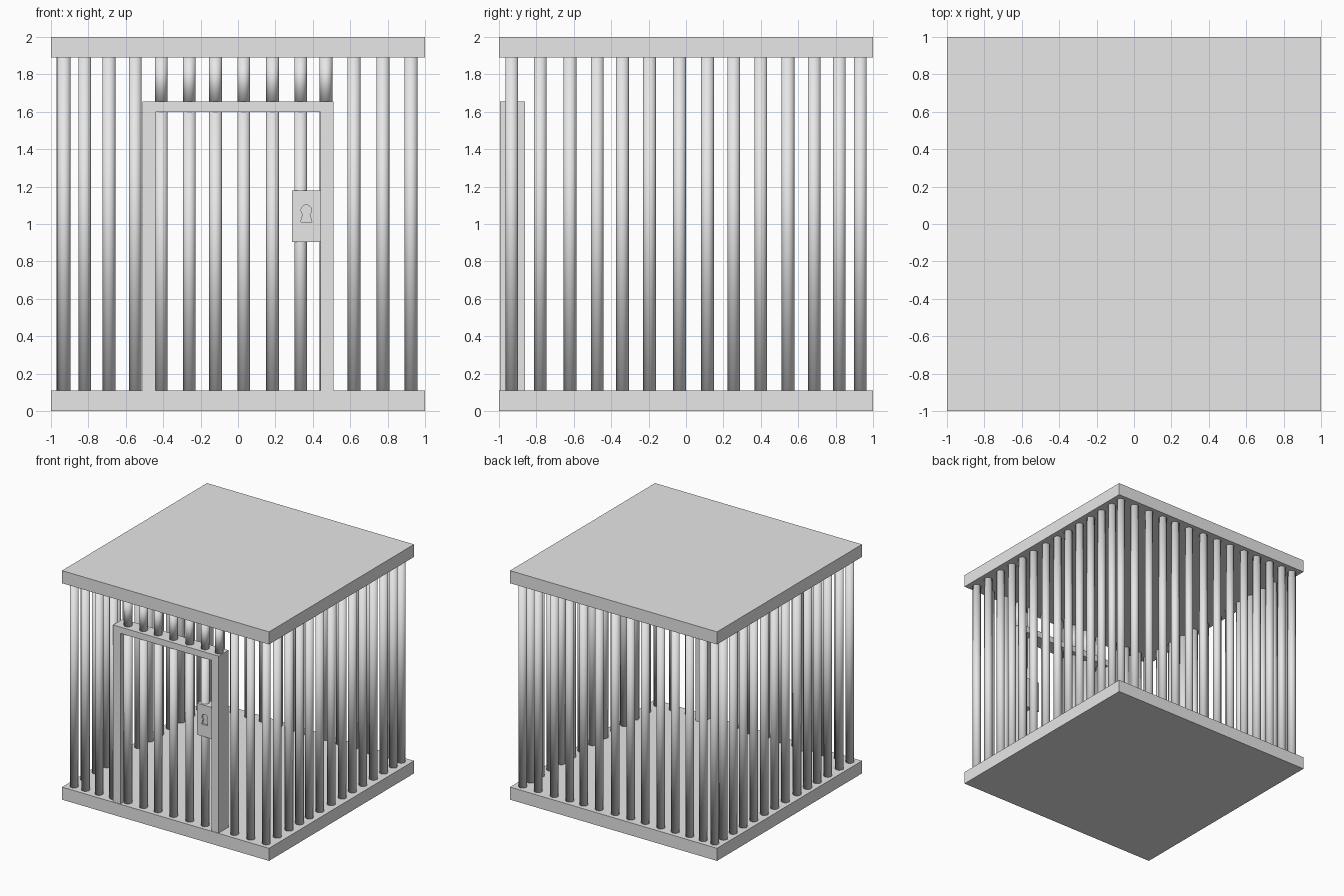
import bpy, bmesh, math

if "Cube" in bpy.data.objects:
    bpy.data.objects.remove(bpy.data.objects["Cube"], do_unlink=True)

# One plain metal colour for the whole cage
metal = bpy.data.materials.new("light_grey_metal")
metal.use_nodes = True
GREY = (0.8, 0.8, 0.8, 1)
metal.diffuse_color = GREY
metal.node_tree.nodes["Principled BSDF"].inputs["Base Color"].default_value = GREY


def finish(name, bm):
    bmesh.ops.recalc_face_normals(bm, faces=bm.faces)
    mesh = bpy.data.meshes.new(name)
    bm.to_mesh(mesh)
    bm.free()
    mesh.materials.append(metal)
    obj = bpy.data.objects.new(name, mesh)
    bpy.context.collection.objects.link(obj)
    return obj


def box(name, x0, x1, y0, y1, z0, z1):
    bm = bmesh.new()
    bmesh.ops.create_cube(bm, size=1)
    for v in bm.verts:
        v.co.x = x0 if v.co.x < 0 else x1
        v.co.y = y0 if v.co.y < 0 else y1
        v.co.z = z0 if v.co.z < 0 else z1
    return finish(name, bm)


def bar(name, x, y, z0, z1):
    bm = bmesh.new()
    bmesh.ops.create_cone(bm, cap_ends=True, segments=24, radius1=RADIUS,
                          radius2=RADIUS, depth=z1 - z0)
    bmesh.ops.translate(bm, verts=bm.verts, vec=(x, y, (z0 + z1) / 2))
    for f in bm.faces:
        f.smooth = True
    return finish(name, bm)


RADIUS = 0.034
FLOOR, CEILING = 0.11, 1.89
WALL = 0.932
DOOR_BOTTOM, DOOR_TOP = 1.6, 1.655      # lintel underside and top
FRONT, REAR = -0.995, -0.86             # door frame depth

# Floor and roof slabs
box("floor_slab", -1, 1, -1, 1, 0, FLOOR)
box("roof_slab", -1, 1, -1, 1, CEILING, 2)

# Bar spacing along the front/back walls and along the side walls
wall_x = [-0.93, -0.82, -0.69, -0.55, -0.41, -0.26, -0.12,
          0.03, 0.185, 0.335, 0.47, 0.62, 0.775, 0.925]
wall_y = [-0.78, -0.62, -0.475, -0.34, -0.195, -0.035,
          0.115, 0.255, 0.40, 0.545, 0.685, 0.82]

# Back and front walls; front bars over the door are split by the lintel
for x in wall_x:
    bar("back_bar", x, WALL, FLOOR, CEILING)
    if abs(x) < 0.5:
        bar("bar_above_door", x, -WALL, DOOR_TOP, CEILING)
        if x < 0.44:
            bar("door_bar", x, -WALL, FLOOR, DOOR_BOTTOM)
    else:
        bar("front_bar", x, -WALL, FLOOR, CEILING)

# Side walls
for y in wall_y:
    bar("left_bar", 0.927, y, FLOOR, CEILING)
    bar("right_bar", -0.936, y, FLOOR, CEILING)

# Door frame: two posts and a lintel as one arch profile, extruded in depth
bm = bmesh.new()
arch = [(-0.51, FLOOR), (-0.51, DOOR_TOP), (0.51, DOOR_TOP), (0.51, FLOOR),
        (0.44, FLOOR), (0.44, DOOR_BOTTOM), (-0.44, DOOR_BOTTOM), (-0.44, FLOOR)]
face = bm.faces.new([bm.verts.new((x, FRONT, z)) for x, z in arch])
ext = bmesh.ops.extrude_face_region(bm, geom=[face], use_keep_orig=True)
bmesh.ops.translate(bm, vec=(0, REAR - FRONT, 0),
                    verts=[g for g in ext["geom"] if isinstance(g, bmesh.types.BMVert)])
finish("door_frame", bm)

# Lock box with a recessed keyhole
lock = box("lock_box", 0.29, 0.44, -0.98, -0.885, 0.905, 1.18)
hole = [(0.03, 1.01)]
for i in range(13):
    a = math.radians(-50 + 280 * i / 12)
    hole.append((0.028 * math.cos(a), 1.074 + 0.028 * math.sin(a)))
hole.append((-0.03, 1.01))
bm = bmesh.new()
face = bm.faces.new([bm.verts.new((0.365 + x, -1.02, z)) for x, z in hole])
ext = bmesh.ops.extrude_face_region(bm, geom=[face], use_keep_orig=True)
bmesh.ops.translate(bm, vec=(0, 0.055, 0),
                    verts=[g for g in ext["geom"] if isinstance(g, bmesh.types.BMVert)])
cutter = finish("keyhole_cutter", bm)
cutter.hide_render = True
mod = lock.modifiers.new("keyhole", "BOOLEAN")
mod.object = cutter
mod.operation = "DIFFERENCE"
mod.solver = "EXACT"
bpy.context.view_layer.objects.active = lock
bpy.ops.object.modifier_apply(modifier=mod.name)
bpy.data.objects.remove(cutter, do_unlink=True)
